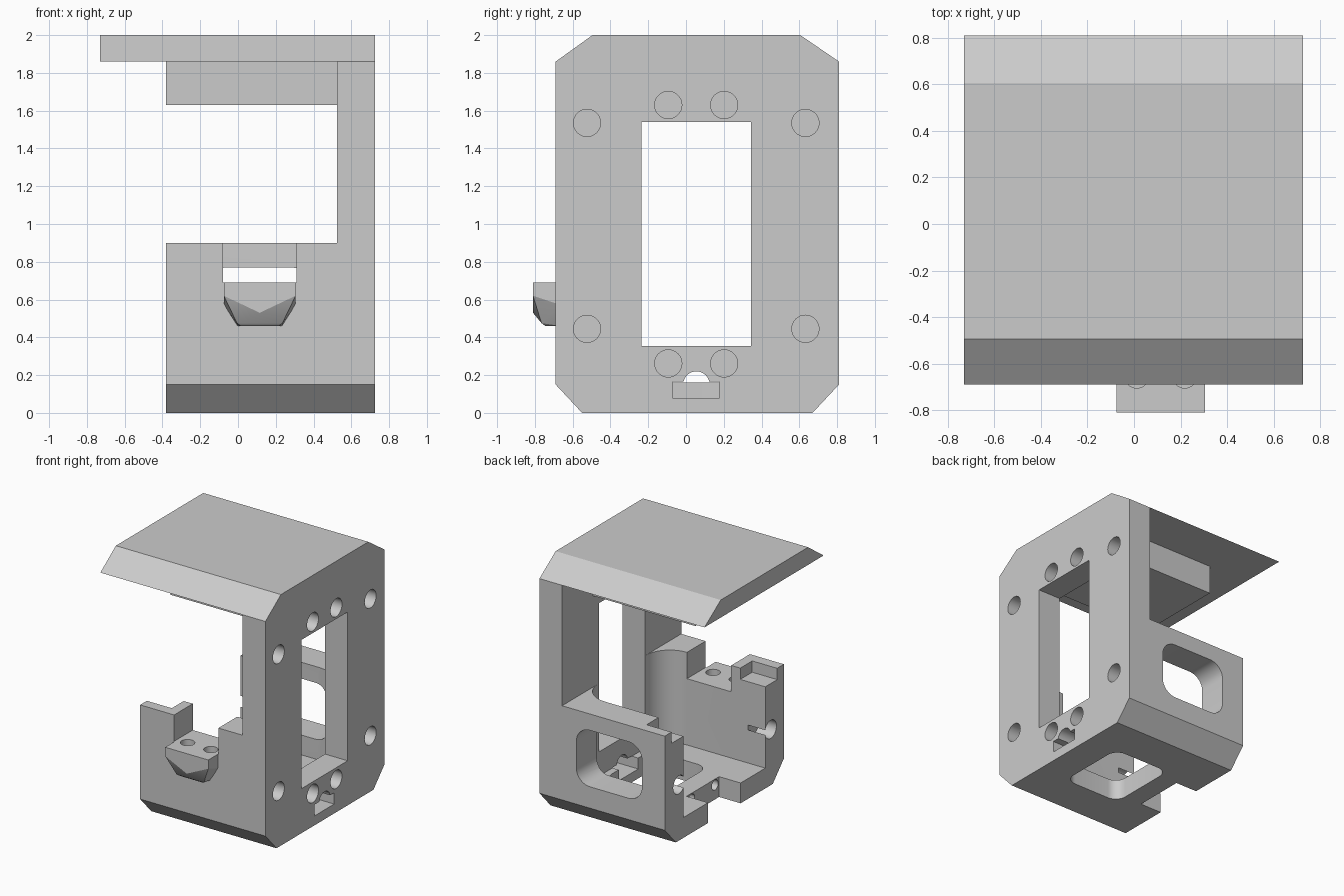
import bpy, bmesh
from math import pi, cos, sin
from mathutils import Vector

cube = bpy.data.objects.get("Cube")
if cube:
    bpy.data.objects.remove(cube)

grey = bpy.data.materials.new("plain grey")
grey.use_nodes = True
COLOUR = (0.6, 0.6, 0.6, 1)
grey.diffuse_color = COLOUR
grey.node_tree.nodes["Principled BSDF"].inputs["Base Color"].default_value = COLOUR

MID = 0.06          # symmetry plane across y
HALF = 0.75         # half depth of the housing
INNER = 0.515       # half depth of the cavity
LEFT, FACE, RIGHT = -0.38, 0.525, 0.725


def finish(name, bm):
    bmesh.ops.recalc_face_normals(bm, faces=bm.faces[:])
    mesh = bpy.data.meshes.new(name)
    bm.to_mesh(mesh)
    bm.free()
    mesh.materials.append(grey)
    obj = bpy.data.objects.new(name, mesh)
    bpy.context.collection.objects.link(obj)
    return obj


def prism(name, axis, profile, lo, hi):
    """Extrude a 2D profile along an axis; the profile uses the other two axes in order."""
    def place(p, d):
        q = list(p)
        q.insert("xyz".index(axis), d)
        return q
    bm = bmesh.new()
    face = bm.faces.new([bm.verts.new(place(p, lo)) for p in profile])
    out = bmesh.ops.extrude_face_region(bm, geom=[face])
    moved = [v for v in out["geom"] if isinstance(v, bmesh.types.BMVert)]
    bmesh.ops.translate(bm, verts=moved, vec=Vector(place((0, 0), hi - lo)))
    return finish(name, bm)


def rect(a0, a1, b0, b1):
    return [(a0, b0), (a1, b0), (a1, b1), (a0, b1)]


def arc(a, b, r, start, end, n):
    angles = [start + (end - start) * i / n for i in range(n + 1)]
    return [(a + r * cos(t), b + r * sin(t)) for t in angles]


def circle(a, b, r):
    return arc(a, b, r, 0, 2 * pi, 32)[:-1]


def rounded(a0, a1, b0, b1, r):
    corners = [(a1 - r, b1 - r), (a0 + r, b1 - r), (a0 + r, b0 + r), (a1 - r, b0 + r)]
    pts = []
    for i, (a, b) in enumerate(corners):
        pts += arc(a, b, r, i * pi / 2, (i + 1) * pi / 2, 8)
    return pts


def combine(obj, other, operation):
    mod = obj.modifiers.new("combine", 'BOOLEAN')
    mod.operation, mod.solver, mod.object = operation, 'EXACT', other
    bpy.context.view_layer.objects.active = obj
    bpy.ops.object.modifier_apply(modifier=mod.name)
    bpy.data.objects.remove(other)


def cut(obj, axis, profile, lo, hi):
    combine(obj, prism("cutter", axis, profile, lo, hi), 'DIFFERENCE')


def lower_profile(top):
    return [(MID - HALF, top), (MID - HALF, 0.15), (MID - 0.61, 0),
            (MID + 0.61, 0), (MID + HALF, 0.15), (MID + HALF, top)]


# Lower tray, hollowed with rounded inner corners beside the side plate
housing = prism("housing", "x", lower_profile(0.9), LEFT, FACE)
R = 0.215
cavity = [(-0.5, MID - INNER)]
cavity += arc(FACE - R, MID - INNER + R, R, -pi / 2, 0, 12)
cavity += arc(FACE - R, MID + INNER - R, R, 0, pi / 2, 12)
cavity += [(-0.5, MID + INNER)]
cut(housing, "z", cavity, 0.162, 1.1)

# Side plate and the block under the hood
combine(housing, prism("side_plate", "x", lower_profile(1.86), FACE, RIGHT), 'UNION')
combine(housing, prism("top_block", "x", rect(MID - 0.365, MID + 0.365, 1.63, 1.86),
                       LEFT, FACE), 'UNION')

# Windows in the side plate, back wall and floor
cut(housing, "x", rect(-0.235, 0.345, 0.355, 1.54), 0.4, 0.9)
cut(housing, "y", rounded(-0.18, 0.40, 0.32, 0.77, 0.12), 0.5, 1)
cut(housing, "z", rounded(-0.03, 0.47, MID - 0.29, MID + 0.29, 0.09), -0.1, 0.3)

# Front wall notch, floor end notch, and stepped wall tops
cut(housing, "y", rect(-0.08, 0.31, 0.69, 1.0), -0.8, -0.4)
cut(housing, "z", rect(-0.5, -0.19, MID - 0.205, MID + 0.205), -0.1, 0.3)
for side in (-1, 1):
    ys = sorted((MID + side * 0.4, MID + side * 0.665))
    cut(housing, "x", rect(ys[0], ys[1], 0.81, 1.0), -0.5, -0.16)

# Keyhole slot at the foot of the side plate
cut(housing, "x", rect(-0.07, 0.175, 0.075, 0.165), 0.45, 0.9)
cut(housing, "x", circle(0.055, 0.15, 0.07), 0.45, 0.9)

# Chamfered lip under the front notch
lip_bm = bmesh.new()
for s in (-1, 1):
    for w, y, z in ((0.19, -0.81, 0.69), (0.19, -0.66, 0.69), (0.19, -0.81, 0.62),
                    (0, -0.81, 0.53), (0.19, -0.66, 0.57), (0.12, -0.765, 0.475),
                    (0.10, -0.745, 0.46), (0.12, -0.66, 0.46)):
        lip_bm.verts.new((0.115 + s * w, y, z))
bmesh.ops.remove_doubles(lip_bm, verts=lip_bm.verts[:], dist=0.001)
hull = bmesh.ops.convex_hull(lip_bm, input=lip_bm.verts[:])
bmesh.ops.delete(lip_bm, geom=hull["geom_interior"], context='VERTS')
combine(housing, finish("front_lip", lip_bm), 'UNION')

# Blind round holes: lip, side plate, wall ends and floor bar
for x in (0.012, 0.218):
    cut(housing, "z", circle(x, -0.652, 0.053), 0.5, 0.8)
for s in (-1, 1):
    for off, heights in ((0.578, (0.445, 1.535)), (0.148, (0.262, 1.63))):
        for z in heights:
            cut(housing, "x", circle(MID - 0.006 + s * off, z, 0.072), 0.575, 0.9)
    cut(housing, "x", circle(MID - 0.006 + s * 0.578, 0.445, 0.072), -0.5, -0.23)
    cut(housing, "x", circle(MID - 0.006 + s * 0.148, 0.115, 0.04), -0.25, -0.1)

# Overhanging hood with sloped front and back edges
hood = prism("hood", "x", [(MID - HALF, 1.86), (MID + HALF, 1.86),
                           (0.605, 2), (-0.495, 2)], -0.73, RIGHT)

for obj in (housing, hood):
    bpy.ops.object.select_all(action='DESELECT')
    obj.select_set(True)
    bpy.context.view_layer.objects.active = obj
    bpy.ops.object.shade_smooth_by_angle(angle=pi / 9)
